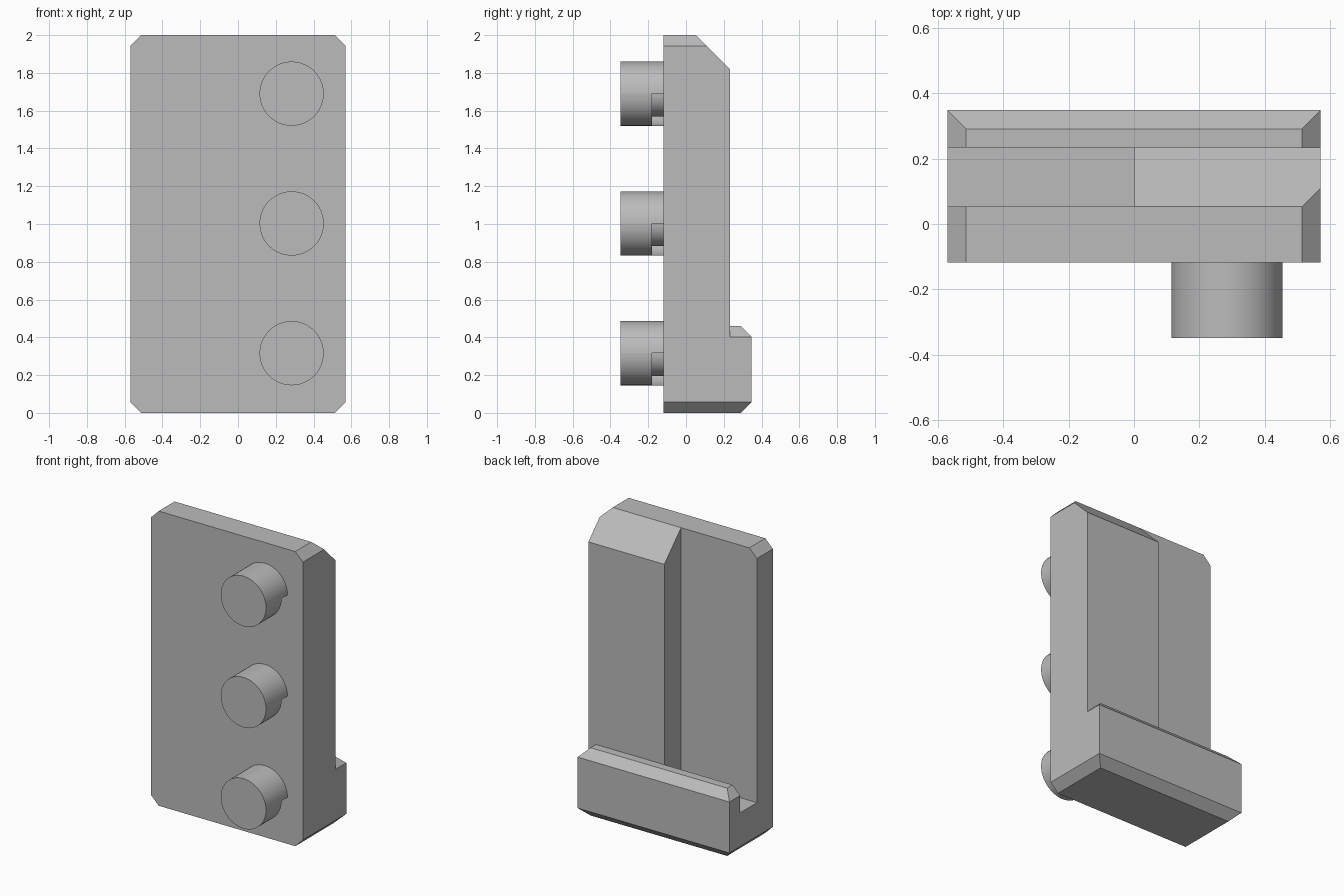
import bpy, bmesh, math

if "Cube" in bpy.data.objects:
    bpy.data.objects.remove(bpy.data.objects["Cube"])

grey = bpy.data.materials.new("light_grey")
grey.diffuse_color = (0.5, 0.5, 0.5, 1)
grey.use_nodes = True
grey.node_tree.nodes["Principled BSDF"].inputs["Base Color"].default_value = grey.diffuse_color


def new_object(name, bm):
    mesh = bpy.data.meshes.new(name)
    bm.to_mesh(mesh)
    bm.free()
    mesh.materials.append(grey)
    ob = bpy.data.objects.new(name, mesh)
    bpy.context.collection.objects.link(ob)
    return ob


def prism(name, profile, a, b, axis):
    """Extrude a profile: (y, z) points along x, or (x, z) points along y."""
    bm = bmesh.new()

    def ring(t):
        return [bm.verts.new((t, p, z) if axis == "x" else (p, t, z)) for p, z in profile]
    r0, r1 = ring(a), ring(b)
    n = len(profile)
    for i in range(n):
        j = (i + 1) % n
        bm.faces.new((r0[i], r0[j], r1[j], r1[i]))
    bm.faces.new(r0)
    bm.faces.new(r1)
    bmesh.ops.recalc_face_normals(bm, faces=bm.faces)
    return new_object(name, bm)


# Main dimensions
W, C = 0.57, 0.057                         # half width, chamfer
FRONT, THIN, THICK, LIP = -0.118, 0.053, 0.233, 0.348
LIP_TOP, FLOOR = 0.46, 0.286

# Panel with bottom lip
body = prism("panel", [(FRONT, 0), (LIP - C, 0), (LIP, C), (LIP, LIP_TOP - C),
                       (LIP - C, LIP_TOP), (THICK, LIP_TOP), (THICK, 1.82),
                       (THIN, 2), (FRONT, 2)], -W, W, "x")

# Recess behind the thin half, leaving a groove in front of the lip
cutters = [prism("recess_cutter", [(THIN, FLOOR), (THICK, FLOOR), (THICK, LIP_TOP),
                                   (0.5, LIP_TOP + 0.1), (0.5, 2.2), (THIN, 2.2)],
                 -1, 0, "x")]

# Chamfers on the four corners and on both ends of the lip
E = 0.1
for s in (-1, 1):
    for name, z, up, y0 in (("top", 2, 1, -0.5), ("bottom", 0, -1, -0.5),
                            ("lip", LIP_TOP, 1, THICK)):
        tri = [(s * (W - C - E), z + up * E), (s * (W + E), z + up * E),
               (s * (W + E), z - up * (C + E))]
        cutters.append(prism(name + "_chamfer_cutter", tri, y0, 0.5, "y"))

for c in cutters:
    c.hide_render = True
    c.hide_set(True)
    m = body.modifiers.new(c.name, "BOOLEAN")
    m.operation, m.solver, m.object = "DIFFERENCE", "EXACT", c

# Apply the cuts and drop the cutters
deps = bpy.context.evaluated_depsgraph_get()
body.data = bpy.data.meshes.new_from_object(body.evaluated_get(deps))
body.modifiers.clear()
for c in cutters:
    bpy.data.objects.remove(c)


# Pegs: a round head on a neck with one lower quarter cut back
def peg(name, cx, cz):
    bm = bmesh.new()
    R, NECK, N = 0.17, 0.12, 48
    TIP, MID = -0.348, -0.18

    def arc(r, y, a0, a1):
        n = round((a1 - a0) / 360 * N)
        return [bm.verts.new((cx + r * math.cos(t), y, cz + r * math.sin(t)))
                for t in (math.radians(a0 + (a1 - a0) * i / n) for i in range(n + 1))]

    def band(p, q, smooth=True):
        for i in range(len(p) - 1):
            bm.faces.new((p[i], p[i + 1], q[i + 1], q[i])).smooth = smooth

    band(arc(R, TIP, 0, 360), arc(R, MID, 0, 360))            # head side
    bm.faces.new(arc(R, TIP, 0, 360)[:-1])                    # head face
    band(arc(R, MID, 0, 270), arc(R, FRONT, 0, 270))          # neck
    band(arc(NECK, MID, 270, 360), arc(NECK, FRONT, 270, 360))  # cut back quarter
    band(arc(R, MID, 270, 360), arc(NECK, MID, 270, 360), False)
    bmesh.ops.delete(bm, geom=[v for v in bm.verts if not v.link_faces], context="VERTS")
    return new_object(name, bm)


for i, z in enumerate((0.316, 1.003, 1.69)):
    peg(f"peg_{i + 1}", 0.284, z)
